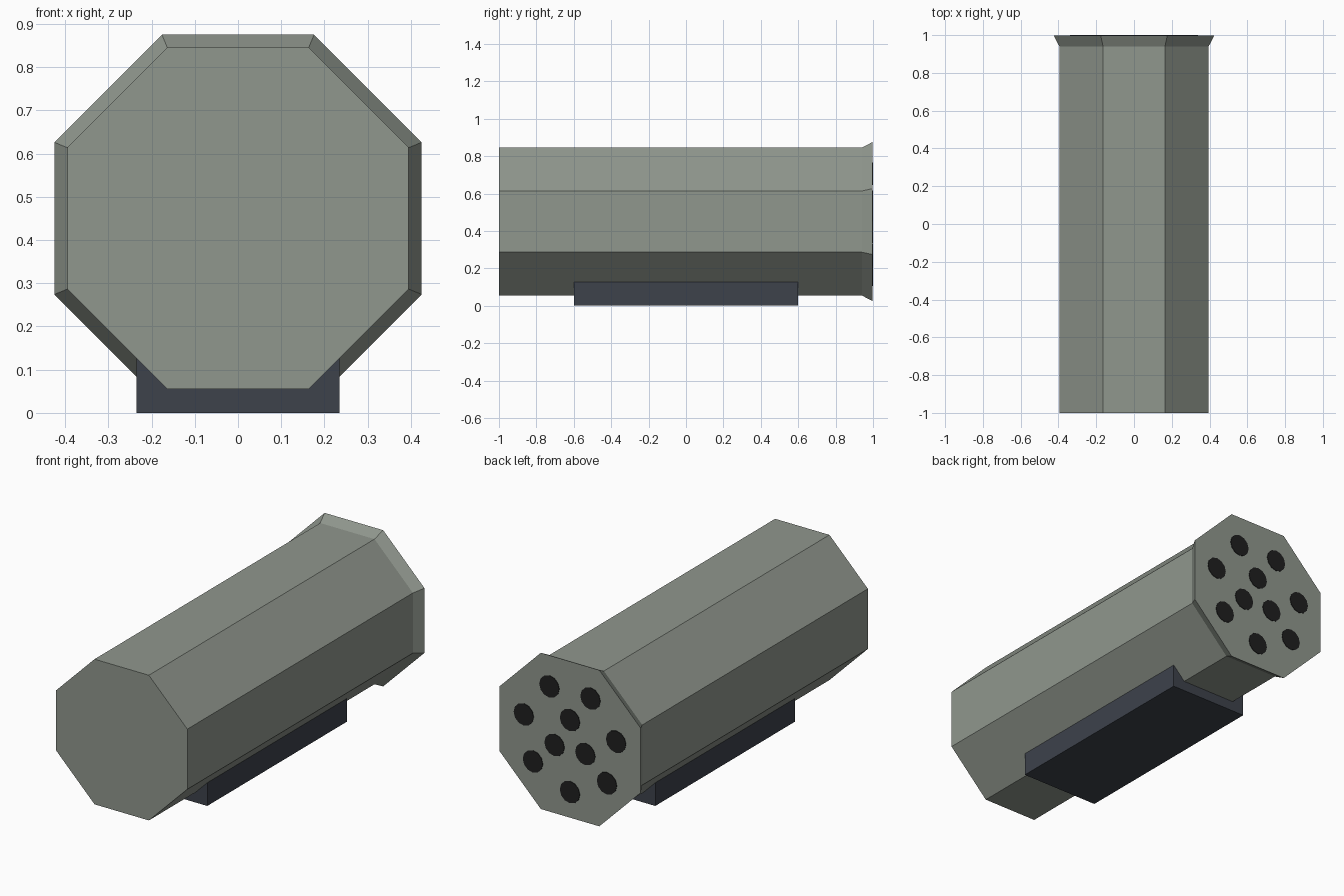
import bpy
import bmesh
from math import cos, sin, pi

if "Cube" in bpy.data.objects:
    bpy.data.objects.remove(bpy.data.objects["Cube"])


def material(name, rgb):
    mat = bpy.data.materials.new(name)
    mat.use_nodes = True
    mat.diffuse_color = (*rgb, 1)
    mat.node_tree.nodes["Principled BSDF"].inputs["Base Color"].default_value = (*rgb, 1)
    return mat


GREY_GREEN = material("grey_green", (0.28, 0.31, 0.27))
DARK_SLATE = material("dark_slate", (0.047, 0.054, 0.071))
BLACK = material("tube_black", (0.014, 0.014, 0.014))
AXIS_Z = 0.45
BACK_Y = 0.997


def loft(name, sections, sides, mat, centre=(0, AXIS_Z), turn=0.0):
    """Closed prism along y through (y, radius) sections."""
    bm = bmesh.new()
    rings = []
    for y, radius in sections:
        angles = [turn + 2 * pi * i / sides for i in range(sides)]
        rings.append([bm.verts.new((centre[0] + radius * cos(a), y, centre[1] + radius * sin(a)))
                      for a in angles])
    for a, b in zip(rings, rings[1:]):
        for i in range(sides):
            j = (i + 1) % sides
            bm.faces.new((a[i], a[j], b[j], b[i]))
    bm.faces.new(rings[0])
    bm.faces.new(rings[-1])
    bmesh.ops.recalc_face_normals(bm, faces=bm.faces)
    mesh = bpy.data.meshes.new(name)
    bm.to_mesh(mesh)
    bm.free()
    mesh.materials.append(mat)
    obj = bpy.data.objects.new(name, mesh)
    bpy.context.collection.objects.link(obj)
    return obj


# Octagonal launcher body with a flared lip at the back end
corner = 1 / cos(pi / 8)
loft("octagonal_body",
     [(-1, 0.395 * corner), (0.94, 0.395 * corner), (BACK_Y, 0.425 * corner)],
     8, GREY_GREEN, turn=pi / 8)

# Tube openings: an outer ring of seven and an inner ring of three
for ring, count, radius, start in (("outer", 7, 0.285, -pi / 2), ("inner", 3, 0.107, pi / 2)):
    for i in range(count):
        a = start + 2 * pi * i / count
        loft(f"{ring}_tube_{i + 1}", [(BACK_Y - 0.003, 0.06), (1, 0.06)], 12, BLACK,
             centre=(radius * cos(a), AXIS_Z + radius * sin(a)))

# Mounting block under the body
bpy.ops.mesh.primitive_cube_add(size=1, location=(0, 0, 0.063))
block = bpy.context.object
block.name = "mounting_block"
block.scale = (0.47, 1.2, 0.126)
bpy.ops.object.transform_apply(location=False, rotation=False, scale=True)
block.data.materials.append(DARK_SLATE)
